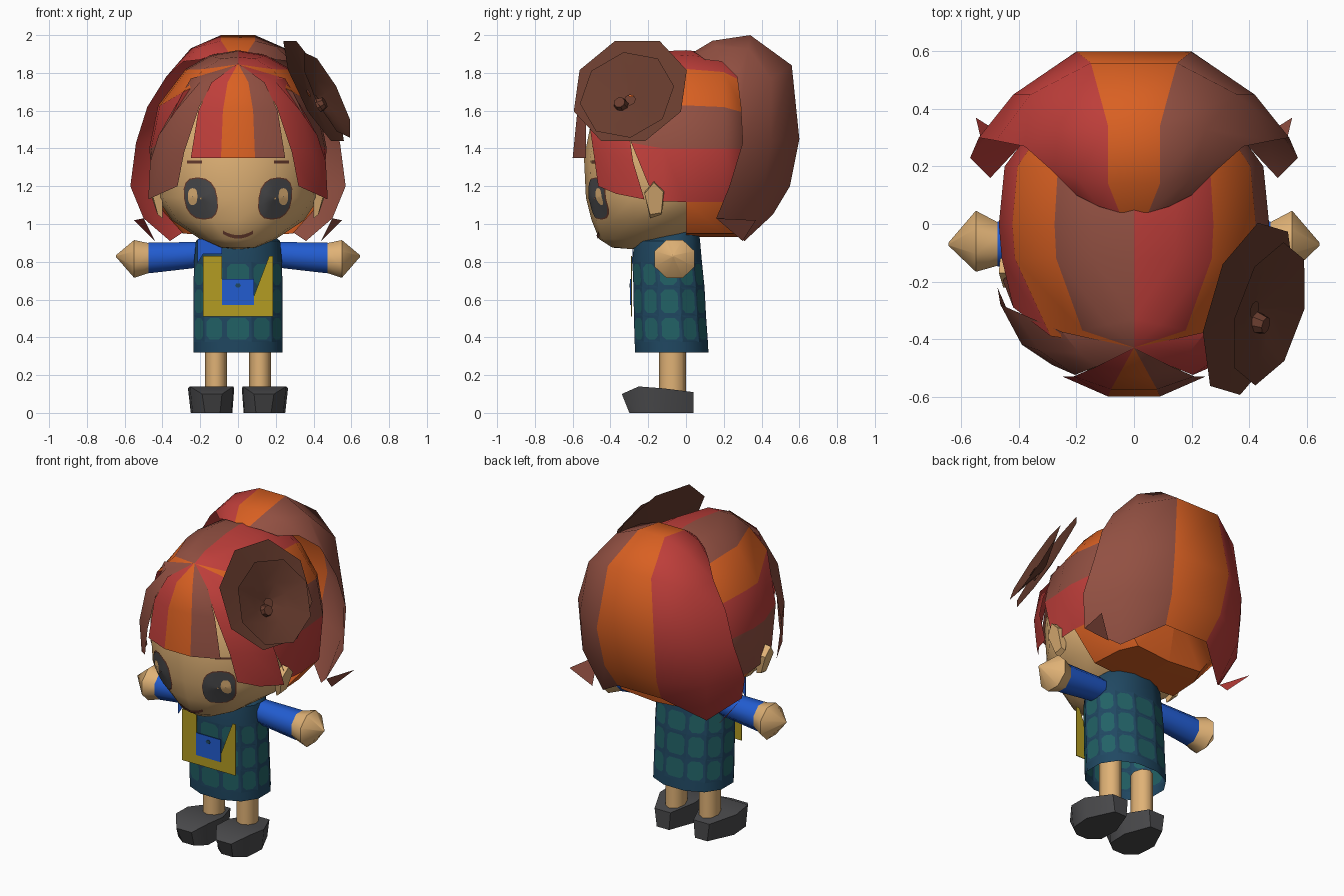
import bpy, bmesh, math
from mathutils import Vector
from mathutils.bvhtree import BVHTree

if "Cube" in bpy.data.objects:
    bpy.data.objects.remove(bpy.data.objects["Cube"])

def linear(c):
    return tuple(((v / 255 + 0.055) / 1.055) ** 2.4 if v > 10 else v / 3294 for v in c) + (1,)

MATS = {}
for label, rgb in dict(red=(190, 62, 58), orange=(217, 96, 34), brown=(146, 80, 66), skin=(224, 178, 118),
                       dark_brown=(104, 60, 46), blue=(34, 92, 208), yellow=(180, 156, 34),
                       navy=(32, 72, 98), teal=(34, 98, 102), charcoal=(74, 74, 76)).items():
    MATS[label] = bpy.data.materials.new(label)
    MATS[label].diffuse_color = linear(rgb)

def make(name, verts, faces, colours, angle=35):
    """Mesh object; colours is one name or one name per face."""
    if isinstance(colours, str):
        colours = [colours] * len(faces)
    names = list(dict.fromkeys(colours))
    me = bpy.data.meshes.new(name)
    bm = bmesh.new()
    bv = [bm.verts.new(v) for v in verts]
    for f, c in zip(faces, colours):
        bm.faces.new([bv[i] for i in f]).material_index = names.index(c)
    bmesh.ops.remove_doubles(bm, verts=bm.verts, dist=0.0005)
    bmesh.ops.recalc_face_normals(bm, faces=bm.faces)
    bm.to_mesh(me)
    bm.free()
    for n in names:
        me.materials.append(MATS[n])
    me.shade_smooth()
    me.set_sharp_from_angle(angle=math.radians(angle))
    ob = bpy.data.objects.new(name, me)
    bpy.context.collection.objects.link(ob)
    return ob

def sheet(name, rows, colour, wrap=False, caps=False, angle=35):
    """Skin of quads through rows of points; colour is a name or rule(row, column) -> name or None."""
    n = len(rows[0])
    verts = [p for r in rows for p in r]
    faces, cols = [], []
    for r in range(len(rows) - 1):
        for c in range(n if wrap else n - 1):
            col = colour if isinstance(colour, str) else colour(r, c)
            if col:
                d = (c + 1) % n
                faces.append((r * n + c, r * n + d, (r + 1) * n + d, (r + 1) * n + c))
                cols.append(col)
    if caps:
        faces += [tuple(range(n)), tuple(range(len(verts) - n, len(verts)))]
        cols += [cols[0], cols[-1]]
    return make(name, verts, faces, cols, angle)

def ring_z(z, cx, cy, rx, ry, n, back=1.0):
    ring = [(math.tau * i / n, -math.cos(math.tau * i / n)) for i in range(n)]
    return [(cx + rx * math.sin(a), cy + ry * c * (back if c > 0 else 1), z) for a, c in ring]

def flip(rows, s):
    return [[(s * x, y, z) for x, y, z in r] for r in rows]

# Face and chin, left open where the hair cap takes over
head_rings = [ring_z(z, 0, cy, rx, ry, 16, 0.85) for z, cy, rx, ry in [
    (0.868, -0.28, 0.02, 0.02), (0.875, -0.28, 0.09, 0.11), (0.92, -0.22, 0.20, 0.24), (1.02, -0.14, 0.35, 0.36),
    (1.14, -0.12, 0.43, 0.41), (1.35, -0.12, 0.445, 0.42), (1.55, -0.12, 0.40, 0.38), (1.67, -0.12, 0.32, 0.31)]]
def face_skin(r, c):
    y = sum(head_rings[i][j % 16][1] for i in (r, r + 1) for j in (c, c + 1)) / 4
    return "skin" if y < 0.06 else None
head = sheet("head", head_rings, face_skin, wrap=True, angle=60)
surface = BVHTree.FromPolygons([v.co for v in head.data.vertices], [p.vertices for p in head.data.polygons])

def on_face(x, z, gap):
    y = surface.ray_cast(Vector((x, -2, z)), Vector((0, 1, 0)))[0].y
    return (x, y - gap, z)

# Eyes with glints, brows and mouth laid on the face
def soft(v, p=0.6):
    return math.copysign(abs(v) ** p, v)

def face_disc(name, cx, cz, rx, rz, lean, colour, gap):
    rows = [[on_face(cx + k * (rx * soft(math.cos(a), 0.8) + lean * math.sin(a)),
                     cz + k * rz * soft(math.sin(a), 0.8), gap)
             for a in (math.tau * i / 16 for i in range(16))] for k in (0.05, 0.4, 0.7, 1)]
    sheet(name, rows, colour, wrap=True)

def face_line(name, pts, h, colour):
    sheet(name, [[on_face(x, z + d, 0.006) for x, z in pts] for d in (-h, h)], colour)

for s, side in ((-1, "left"), (1, "right")):
    face_disc("eye_rim_" + side, s * 0.197, 1.135, 0.089, 0.112, s * 0.018, "dark_brown", 0.004)
    face_disc("eye_" + side, s * 0.197, 1.135, 0.084, 0.106, s * 0.018, "charcoal", 0.008)
    face_disc("eye_glint_" + side, s * 0.24, 1.145, 0.025, 0.045, 0, "skin", 0.012)
    face_line("brow_" + side, [(s * (0.19 + 0.02 * i), 1.328) for i in range(5)], 0.007, "dark_brown")
    # Ears
    sheet("ear_" + side, flip([[(0.40, -0.19, 1.03), (0.40, -0.22, 1.17), (0.40, -0.17, 1.23), (0.40, -0.11, 1.18),
                                (0.40, -0.13, 1.05)],
                               [(0.425, -0.19, 1.05), (0.455, -0.22, 1.16), (0.470, -0.17, 1.22),
                                (0.466, -0.12, 1.17), (0.430, -0.13, 1.06)]], s), "skin", wrap=True, caps=True)
face_line("mouth", [(x / 100, 0.932 + 3.8 * (x / 100) ** 2) for x in range(-8, 9, 2)], 0.009, "dark_brown")

# Hair cap: striped bands running from the crown to the back, closed underneath
T = [math.radians(a) for a in (0, 18, 36, 64, 90, 123, 150, 180)]
WIDE = (0, 0.31, 0.588, 0.9, 1, 0.94, 0.62, 0)
def cap_row(y, rx, rz, low, zc=1.4):
    return [(rx * w, y, zc + (rz if t < 1.58 else low) * max(math.cos(t), -0.9)) for t, w in zip(T, WIDE)]

cap_rows = [[(0, -0.43, 1.845)] * 8,
            [(0, -0.33, 1.885), (0.09, -0.35, 1.875), (0.18, -0.37, 1.82), (0.29, -0.39, 1.70),
             (0.42, -0.29, 1.43), (0.455, -0.20, 1.21), (0.40, -0.2, 1.1), (0, -0.2, 1.0)],
            cap_row(-0.12, 0.46, 0.515, 0.515), cap_row(0.0, 0.47, 0.52, 0.52), cap_row(0.2, 0.45, 0.50, 0.52),
            cap_row(0.31, 0.37, 0.43, 0.52), [(0, 0.38, 1.25)] * 8]
BANDS = {1: ("red", "red", "orange", "brown", "red", "orange", "orange"),
         -1: ("brown", "brown", "orange", "red", "brown", "orange", "orange")}
for s, side in ((-1, "left"), (1, "right")):
    def band(r, c):
        return BANDS[s][c] if r >= (0, 0, 0, 0, 1, 3, 3)[c] else None
    sheet("hair_cap_" + side, flip(cap_rows, s), band, angle=45)
    # Locks framing the face
    sheet("side_lock_" + side, flip([
        [(0, -0.43, 1.845)] * 3,
        [(0.13, -0.495, 1.75), (0.19, -0.45, 1.765), (0.25, -0.375, 1.77)],
        [(0.205, -0.525, 1.62), (0.33, -0.44, 1.60), (0.42, -0.30, 1.47)],
        [(0.285, -0.49, 1.38), (0.39, -0.42, 1.38), (0.465, -0.28, 1.33)],
        [(0.32, -0.465, 1.20), (0.41, -0.37, 1.16), (0.475, -0.22, 1.13)]], s), BANDS[s][4])

# Fringe in three stripes
fringe = [[(0, -0.43, 1.85)] * 4] + [[(-b, yb, z), (-a, ya, z), (a, ya, z), (b, yb, z)] for a, ya, b, yb, z in [
    (0.055, -0.53, 0.14, -0.50, 1.75), (0.08, -0.575, 0.21, -0.53, 1.60), (0.09, -0.60, 0.25, -0.53, 1.35)]]
sheet("fringe", fringe, lambda r, c: ("red", "orange", "brown")[c])

# Large swept back hair
half = [[(0.05, 0.04, 1.91), (0.12, 0.06, 1.90), (0.20, 0.10, 1.87)],
        [(0.09, 0.14, 1.97), (0.20, 0.16, 1.94), (0.29, 0.19, 1.86)],
        [(0.09, 0.34, 2.00), (0.25, 0.33, 1.93), (0.38, 0.27, 1.78)],
        [(0.15, 0.56, 1.84), (0.36, 0.45, 1.77), (0.48, 0.29, 1.62)],
        [(0.20, 0.60, 1.45), (0.42, 0.45, 1.44), (0.54, 0.30, 1.43)],
        [(0.18, 0.55, 1.20), (0.43, 0.41, 1.18), (0.57, 0.23, 1.20)],
        [(0.15, 0.46, 1.05), (0.36, 0.31, 0.91), (0.50, 0.16, 1.03)]]
back = [[(-x, y, z) for x, y, z in reversed(r)] + r for r in half]
sheet("back_hair", back, lambda r, c: ("red", "red", "orange", "brown", "brown")[c], angle=65)
for s, side, col in ((-1, "left", "red"), (1, "right", "brown")):
    make("hair_spike_" + side, [(s * 0.50, 0.16, 1.03), (s * 0.55, 0.37, 1.02), (s * 0.44, 0.30, 0.91)],
         [(0, 1, 2)], col)

# Flower: two tilted eight-sided discs with a sunken middle
N = Vector((0.86, -0.25, 0.445)).normalized()
U = Vector((0.28, 0.96, 0)).normalized()
V = N.cross(U)
def disc_ring(centre, r, depth, turn=0.39):
    return [tuple(Vector(centre) + N * depth + r * (U * math.cos(turn + math.tau * i / 8) +
                  V * math.sin(turn + math.tau * i / 8))) for i in range(8)]

outer, inner, bud = (0.40, -0.295, 1.705), (0.445, -0.305, 1.67), (0.45, -0.35, 1.64)
sheet("flower_outer", [disc_ring(outer, 0.32, 0.0), disc_ring(outer, 0.02, -0.03)], "dark_brown", wrap=True)
sheet("flower_inner", [disc_ring(inner, 0.258, 0.03, 0.2), disc_ring(inner, 0.12, -0.005, 0.2),
                       disc_ring(inner, 0.03, -0.03, 0.2)], "dark_brown", wrap=True)
sheet("flower_bud", [disc_ring(bud, 0.04, -0.03), disc_ring(bud, 0.03, 0.01)], "dark_brown", wrap=True, caps=True)

# Dress: twelve panels, each inset with a teal patch, open at the hem
def dress_ring(z, cy, rx, ry):
    return [(rx * soft(math.sin(a), 0.9), cy - ry * soft(math.cos(a), 0.9), z)
            for a in (math.tau * (i + 0.5) / 12 for i in range(12))]

dress = sheet("dress", [dress_ring(z, cy, rx, ry) for z, cy, rx, ry in [
    (0.32, -0.075, 0.243, 0.20), (0.375, -0.078, 0.243, 0.20), (0.515, -0.085, 0.243, 0.197),
    (0.665, -0.09, 0.243, 0.194), (0.80, -0.10, 0.24, 0.19), (0.91, -0.10, 0.23, 0.18),
    (0.98, -0.05, 0.14, 0.12)]], "navy", wrap=True, angle=40)
dress.data.materials.append(MATS["teal"])
bm = bmesh.new()
bm.from_mesh(dress.data)
panels = [f for f in bm.faces if 0.375 < f.calc_center_median().z < 0.80]
bmesh.ops.inset_individual(bm, faces=panels, thickness=0.018)
for f in panels:
    f.material_index = 1
# Clip the patch corners
corners = list({v for f in panels for v in f.verts})
bmesh.ops.bevel(bm, geom=corners, offset=0.02, offset_type='OFFSET', affect='VERTICES', segments=1, material=-1)
bm.to_mesh(dress.data)
bm.free()

# Bag front with a pocket, and the collar strap
def plate(name, pts, y, colour, t=0.005):
    n = len(pts)
    sheet(name, [[(x, y + d, z) for x, z in pts] for d in (0, t)], colour, wrap=True, caps=True)

plate("bag", [(-0.185, 0.83), (-0.185, 0.51), (0.185, 0.51), (0.185, 0.83), (0.165, 0.83), (0.085, 0.62),
              (-0.085, 0.62), (-0.085, 0.83)], -0.291, "yellow")
plate("bag_pocket", [(-0.085, 0.57), (0.085, 0.57), (0.085, 0.71), (-0.085, 0.71)], -0.296, "blue")
plate("pocket_button", [(0.016 * math.cos(a), 0.675 + 0.012 * math.sin(a)) for a in
                        (math.tau * i / 6 for i in range(6))], -0.299, "navy", 0.004)
plate("collar_strap", [(-0.215, 0.79), (-0.185, 0.84), (-0.085, 0.84), (-0.085, 0.92), (-0.215, 0.92)],
      -0.287, "blue")

def ring_x(x, y, z, ry, rz, n=8):
    return [(x, y + ry * math.cos(math.tau * (i + 0.5) / n), z + rz * math.sin(math.tau * (i + 0.5) / n))
            for i in range(n)]

for s, side in ((-1, "left"), (1, "right")):
    # Sleeves and hands
    sheet("sleeve_" + side, flip([ring_x(0.19, -0.07, 0.84, 0.07, 0.07), ring_x(0.24, -0.07, 0.835, 0.075, 0.075),
                                  ring_x(0.475, -0.07, 0.82, 0.085, 0.088)], s), "blue", wrap=True, angle=60)
    sheet("hand_" + side, flip([ring_x(0.47, -0.07, 0.82, 0.08, 0.085, 8), ring_x(0.55, -0.06, 0.815, 0.115, 0.108, 8),
                                ring_x(0.645, -0.07, 0.83, 0.006, 0.006, 8)], s), "skin",
          wrap=True, caps=True, angle=50)
    # Legs and shoes
    sheet("leg_" + side, [ring_z(z, s * 0.117, -0.072, 0.058, 0.072, 8) for z in (0.10, 0.40)],
          "skin", wrap=True, angle=60)
    shoe = [(-0.34, 0.085, 0.19, 0.0, 0.10), (-0.25, 0.025, 0.255, 0.0, 0.14),
            (-0.12, 0.02, 0.265, 0.0, 0.13), (0.04, 0.08, 0.19, 0.0, 0.11)]
    sheet("shoe_" + side, flip([[(a + 0.01, y + (0.04 if y < -0.3 else 0), lo), (a, y, hi), (b, y, hi),
                                 (b - 0.015, y + (0.04 if y < -0.3 else 0), lo)] for y, a, b, lo, hi in shoe], s),
          "charcoal", wrap=True, caps=True, angle=40)

for m in bpy.data.materials:
    if m.users and not m.is_grease_pencil:
        m.use_nodes = True
        m.node_tree.nodes["Principled BSDF"].inputs["Base Color"].default_value = m.diffuse_color
